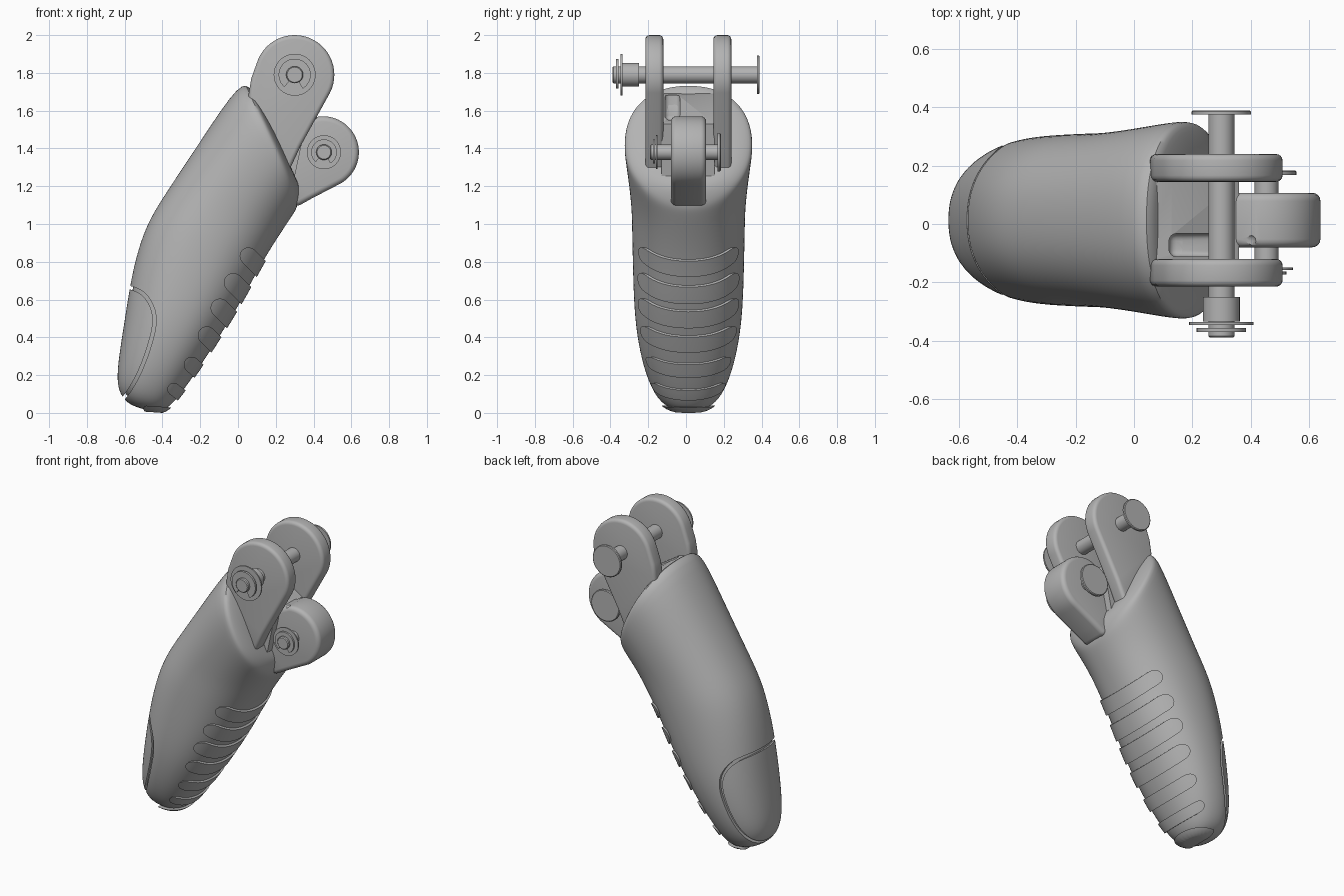
import bpy, bmesh
from math import sin, cos, pi, radians, copysign
from mathutils import Vector

cube = bpy.data.objects.get("Cube")
if cube:
    bpy.data.objects.remove(cube, do_unlink=True)

grey = bpy.data.materials.new("mid grey")
grey.use_nodes = True
grey.diffuse_color = (0.45, 0.45, 0.45, 1)
for node in grey.node_tree.nodes:
    if node.type == 'BSDF_PRINCIPLED':
        node.inputs["Base Color"].default_value = grey.diffuse_color

MID = 0.013  # y of the symmetry plane


def rings_to_object(name, rings):
    """Skin a list of closed point loops and cap both ends."""
    bm = bmesh.new()
    loops = [[bm.verts.new(p) for p in ring] for ring in rings]
    n = len(loops[0])
    for a, b in zip(loops, loops[1:]):
        for i in range(n):
            j = (i + 1) % n
            bm.faces.new((a[i], a[j], b[j], b[i]))
    bm.faces.new(loops[0])
    bm.faces.new(loops[-1])
    bmesh.ops.recalc_face_normals(bm, faces=bm.faces)
    mesh = bpy.data.meshes.new(name)
    bm.to_mesh(mesh)
    bm.free()
    mesh.materials.append(grey)
    ob = bpy.data.objects.new(name, mesh)
    bpy.context.collection.objects.link(ob)
    return ob


def bake(ob):
    """Replace the mesh by its modified result."""
    dg = bpy.context.evaluated_depsgraph_get()
    mesh = bpy.data.meshes.new_from_object(ob.evaluated_get(dg))
    ob.modifiers.clear()
    ob.data = mesh
    return ob


def boolean(ob, cutter, operation='DIFFERENCE'):
    mod = ob.modifiers.new("cut", 'BOOLEAN')
    mod.object, mod.operation, mod.solver = cutter, operation, 'EXACT'
    return bake(ob)


def smooth(ob):
    bpy.ops.object.select_all(action='DESELECT')
    ob.select_set(True)
    bpy.context.view_layer.objects.active = ob
    bpy.ops.object.shade_smooth_by_angle(angle=radians(35))


def prism(name, outline, y0, y1, bevel=0):
    """Extrude an x-z outline along y."""
    ob = rings_to_object(name, [[(x, y, z) for x, z in outline] for y in (y0, y1)])
    if bevel:
        mod = ob.modifiers.new("round", 'BEVEL')
        mod.width, mod.segments = bevel, 4
        mod.limit_method, mod.angle_limit = 'ANGLE', radians(50)
        bake(ob)
    return ob


def arc(cx, cz, r, start, end, n=28):
    angles = [radians(start + (end - start) * i / n) for i in range(n + 1)]
    return [(cx + r * cos(a), cz + r * sin(a)) for a in angles]


def round_path(pts, times=3):
    """Corner cutting of an open path."""
    for _ in range(times):
        out = [pts[0]]
        for p, q in zip(pts, pts[1:]):
            out += [p.lerp(q, 0.25), p.lerp(q, 0.75)]
        pts = out + [pts[-1]]
    return pts


# Body sections: back x, back z, pad-side x, pad-side z, half width
SECTIONS = [
    (-0.55, 0.03, -0.42, 0.00, 0.07), (-0.615, 0.075, -0.355, 0.035, 0.15),
    (-0.645, 0.16, -0.28, 0.13, 0.205), (-0.632, 0.30, -0.19, 0.26, 0.25),
    (-0.60, 0.50, -0.08, 0.43, 0.283), (-0.57, 0.70, 0.03, 0.61, 0.293),
    (-0.53, 0.87, 0.12, 0.78, 0.297), (-0.475, 1.02, 0.20, 0.91, 0.30),
    (-0.38, 1.17, 0.26, 1.00, 0.302), (-0.20, 1.44, 0.30, 1.06, 0.32),
    (0.02, 1.775, 0.315, 1.09, 0.345), (0.07, 1.71, 0.325, 1.14, 0.335),
    (0.13, 1.62, 0.33, 1.20, 0.25), (0.17, 1.55, 0.30, 1.25, 0.12),
]


def body_loft(name, count, grow=0.0, sides=28):
    axis = Vector((0.5, 0, 0.86))
    rings = []
    for k, (bx, bz, fx, fz, w) in enumerate(SECTIONS[:count]):
        back, front = Vector((bx, MID, bz)), Vector((fx, MID, fz))
        mid, half = (back + front) / 2, (front - back) / 2
        half *= (half.length + grow) / half.length
        if k < 2:
            mid -= axis * grow
        ring = []
        for i in range(sides):
            a = 2 * pi * i / sides
            u = copysign(abs(cos(a)) ** 0.9, cos(a))
            v = copysign(abs(sin(a)) ** 0.9, sin(a))
            ring.append(mid + half * u + Vector((0, (w + grow) * v, 0)))
        rings.append(ring)
    ob = rings_to_object(name, rings)
    mod = ob.modifiers.new("soft", 'SUBSURF')
    mod.levels = mod.render_levels = 2
    return bake(ob)


body = body_loft("finger_body", len(SECTIONS))
helpers = []

# Groove outlining the nail, kept shallow by removing a core from the cutter
path = round_path([Vector(p) for p in (
    (-0.68, 0.675), (-0.56, 0.665), (-0.48, 0.62), (-0.43, 0.50),
    (-0.48, 0.31), (-0.55, 0.15), (-0.65, 0.02))])
left, right = [], []
for i, p in enumerate(path):
    t = (path[min(i + 1, len(path) - 1)] - path[max(i - 1, 0)]).normalized() * 0.009
    left.append((p.x - t.y, p.y + t.x))
    right.append((p.x + t.y, p.y - t.x))
groove = prism("nail_groove_cutter", left + right[::-1], -0.5, 0.5)
core = body_loft("core_cutter", 10, -0.016)
boolean(groove, core)
boolean(body, groove)
helpers += [groove, core]

# Grip pads: slices of a slightly inflated body; inner end x, z, half height, tilt
PADS = [(0.055, 0.83, 0.046, -45), (-0.025, 0.69, 0.05, -45), (-0.095, 0.555, 0.05, -45),
        (-0.165, 0.41, 0.048, -45), (-0.245, 0.255, 0.042, -42),
        (-0.34, 0.125, 0.034, -38), (-0.485, 0.022, 0.016, -4)]
for i, (x, z, r, tilt) in enumerate(PADS):
    a = radians(tilt)
    outline = arc(x, z, r, tilt + 90, tilt + 270, 16)
    outline += [(px + 0.3 * cos(a), pz + 0.3 * sin(a)) for px, pz in (outline[-1], outline[0])]
    cutter = prism("pad_cutter", outline, -0.5, 0.5)
    pad = body_loft("grip_pad_%d" % (i + 1), 9, 0.013)
    boolean(pad, cutter, 'INTERSECT')
    smooth(pad)
    helpers.append(cutter)

# Fork plates carrying the upper pin
fork = arc(0.30, 1.79, 0.21, -27, 163) + [
    (0.07, 1.77), (0.055, 1.68), (0.09, 1.55), (0.20, 1.30), (0.27, 1.28), (0.33, 1.41)]
for name, y0, y1 in (("right_fork", -0.215, -0.12), ("left_fork", 0.145, 0.24)):
    smooth(prism(name, fork, y0, y1, 0.022))

# Lower lug and the floor between the forks, with a cable slot
lug = prism("lower_lug", arc(0.45, 1.38, 0.19, -65, 100) + [
    (0.36, 1.54), (0.27, 1.50), (0.18, 1.40), (0.20, 1.16), (0.31, 1.09), (0.39, 1.135)],
    -0.08, 0.107, 0.028)
web = prism("fork_floor", [(0.03, 1.70), (0.13, 1.68), (0.36, 1.53), (0.30, 1.25), (0.10, 1.40)],
            -0.13, 0.15)
slot = prism("slot_cutter", [(0.12, 1.55), (0.42, 1.55), (0.42, 1.9), (0.12, 1.9)],
             -0.112, -0.033, 0.025)
helpers.append(slot)
for part in (body, lug, web):
    boolean(part, slot)
    smooth(part)


# Pins turned about y, with C-shaped retaining clips
def turned(name, x, z, profile, sides=40):
    rings = [[(x + r * cos(2 * pi * i / sides), y, z + r * sin(2 * pi * i / sides))
              for i in range(sides)] for y, r in profile]
    smooth(rings_to_object(name, rings))


def clip(name, x, z, outer, inner, y0, y1):
    smooth(prism(name, arc(x, z, outer, -60, 230) + arc(x, z, inner, 230, -60), y0, y1))


turned("upper_pin", 0.30, 1.79, [
    (-0.39, 0.04), (-0.385, 0.045), (0.375, 0.045), (0.375, 0.102), (0.386, 0.102), (0.39, 0.097)])
turned("upper_sleeve", 0.30, 1.79, [(-0.335, 0.063), (-0.25, 0.063)])
turned("upper_washer", 0.30, 1.79, [(-0.346, 0.111), (-0.337, 0.111)])
clip("upper_clip", 0.30, 1.79, 0.085, 0.04, -0.371, -0.357)
turned("lower_pin", 0.455, 1.38, [
    (-0.19, 0.036), (-0.185, 0.041), (0.168, 0.041), (0.168, 0.102), (0.18, 0.102), (0.184, 0.097)])
turned("lower_washer", 0.455, 1.38, [(-0.158, 0.09), (-0.15, 0.09)])
clip("lower_clip", 0.455, 1.38, 0.068, 0.036, -0.174, -0.163)

for ob in helpers:
    bpy.data.objects.remove(ob, do_unlink=True)
